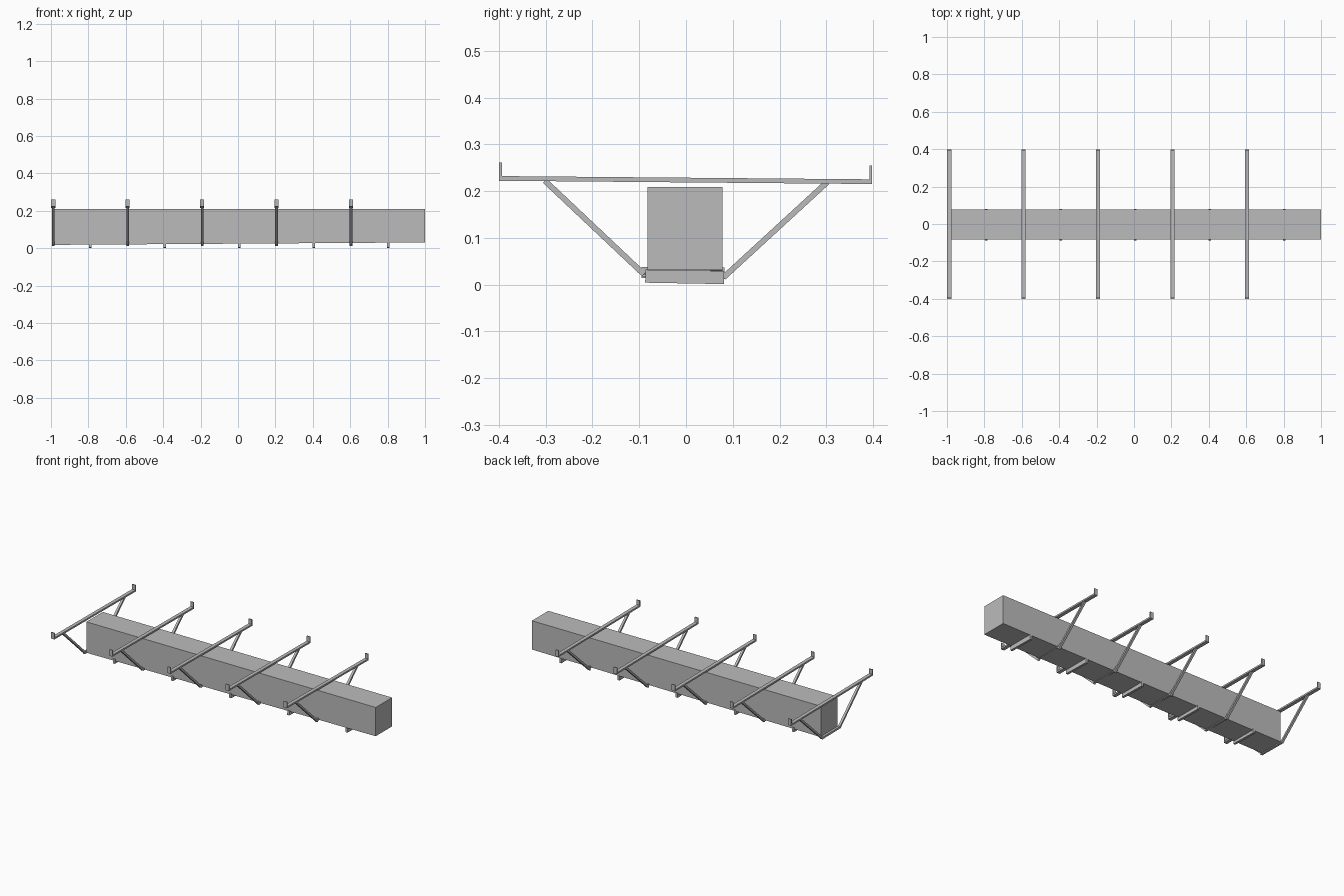
import bpy
import bmesh
from mathutils import Vector, Matrix

cube = bpy.data.objects.get("Cube")
if cube:
    bpy.data.objects.remove(cube, do_unlink=True)

grey = bpy.data.materials.new("plain grey")
grey.use_nodes = True
colour = (0.5, 0.5, 0.5, 1)
grey.diffuse_color = colour
grey.node_tree.nodes["Principled BSDF"].inputs["Base Color"].default_value = colour


def add_object(name, bm):
    mesh = bpy.data.meshes.new(name)
    bm.to_mesh(mesh)
    bm.free()
    mesh.materials.append(grey)
    obj = bpy.data.objects.new(name, mesh)
    bpy.context.collection.objects.link(obj)
    return obj


def beam(name, x, start, end, width, depth):
    """Square-ended bar in the plane at x, from (y, z) start to (y, z) end."""
    a, b = Vector((x, *start)), Vector((x, *end))
    along = (b - a).normalized()
    side = Vector((1, 0, 0))
    turn = Matrix((side, along, side.cross(along))).transposed().to_4x4()
    size = Matrix.Diagonal((width, (b - a).length, depth, 1))
    bm = bmesh.new()
    bmesh.ops.create_cube(bm, size=1, matrix=Matrix.Translation((a + b) / 2) @ turn @ size)
    return add_object(name, bm)


# Main girder: long box whose underside climbs gently towards +x
bm = bmesh.new()
bmesh.ops.create_cube(bm, size=1)
for v in bm.verts:
    high, back, left = v.co.z > 0, v.co.y > 0, v.co.x > 0
    v.co.x = 1.0 if left else -0.98
    v.co.y = 0.078 if back else -0.082
    v.co.z = 0.209 if high else (0.031 if left else 0.018)
add_object("main_girder", bm)

for i in range(5):
    x = -0.988 + 0.398 * i
    foot = 0.018 + 0.003 * i

    # Overhead crossbar with an upright lip at each end
    beam(f"crossbar_{i}", x, (-0.4, 0.227), (0.398, 0.220), 0.022, 0.010)
    beam(f"front_lip_{i}", x, (-0.397, 0.223), (-0.397, 0.261), 0.022, 0.006)
    beam(f"back_lip_{i}", x, (0.395, 0.216), (0.395, 0.255), 0.022, 0.006)

    # Sloping struts and the tie that joins their feet under the girder
    beam(f"front_strut_{i}", x, (-0.09, 0.022), (-0.302, 0.222), 0.014, 0.012)
    beam(f"back_strut_{i}", x, (0.08, 0.015), (0.302, 0.219), 0.014, 0.012)
    beam(f"foot_tie_{i}", x, (-0.095, foot + 0.002), (0.082, foot), 0.014, 0.012)

    # Bearer under the girder, midway between frames
    beam(f"bearer_{i}", x + 0.199, (-0.087, 0.018), (0.081, 0.015), 0.014, 0.028)
